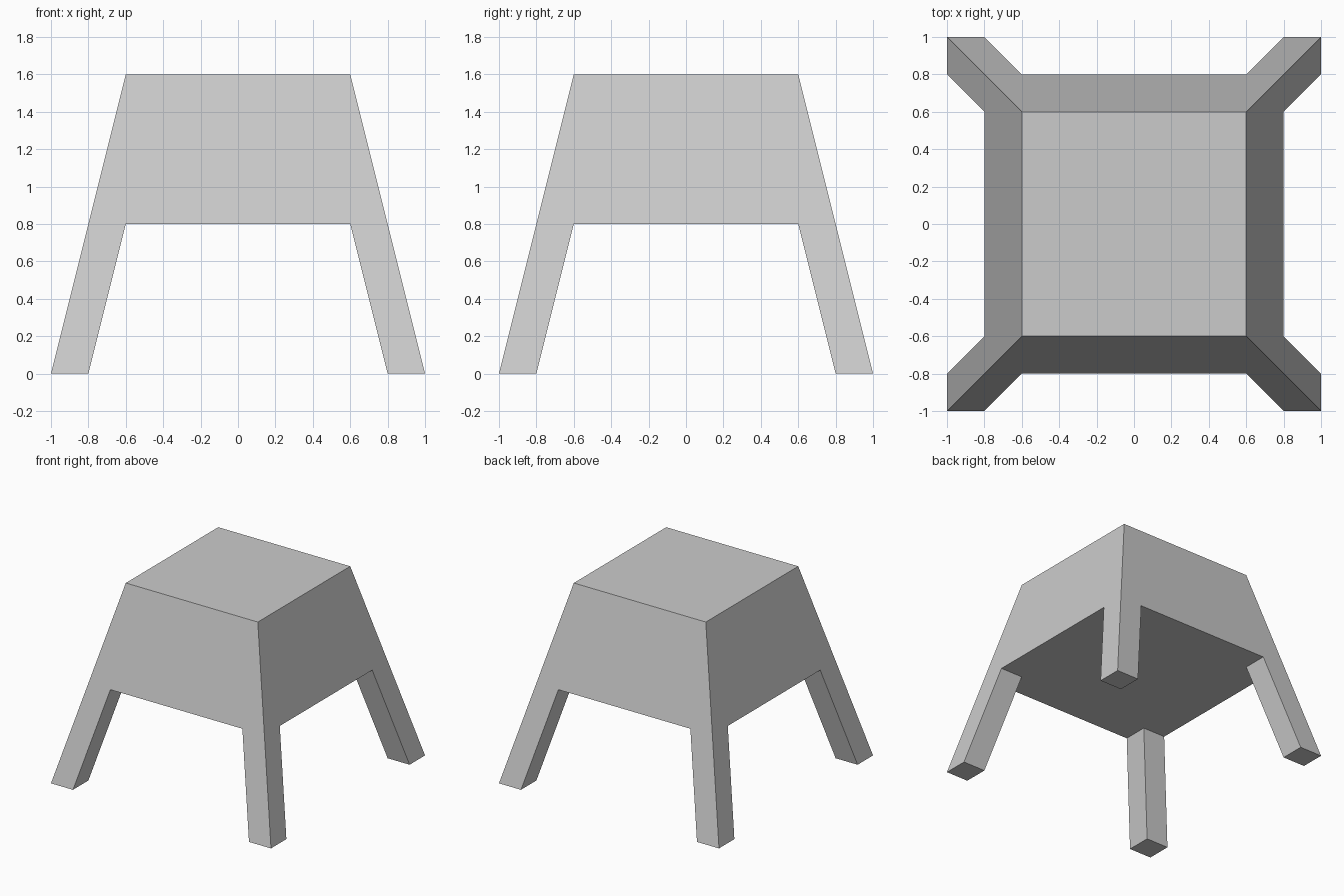
import bpy, bmesh

if "Cube" in bpy.data.objects:
    bpy.data.objects.remove(bpy.data.objects["Cube"])

LEG_H, TOP_Z = 0.8, 1.6
TOP, SPLAY = 0.6, 0.2
LINES = (-0.8, -0.6, 0.6, 0.8)

bm = bmesh.new()

# Underside grid; its four corner cells become the leg roots
grid = [[bm.verts.new((x, y, LEG_H)) for x in LINES] for y in LINES]
for j in range(3):
    for i in range(3):
        ring = [grid[j][i], grid[j][i + 1], grid[j + 1][i + 1], grid[j + 1][i]]
        if i == 1 or j == 1:
            bm.faces.new(ring)
            continue
        # Splayed leg, leaning outwards on both axes
        foot = [bm.verts.new((v.co.x + (i - 1) * SPLAY,
                              v.co.y + (j - 1) * SPLAY, 0)) for v in ring]
        bm.faces.new(foot)
        for k in range(4):
            n = (k + 1) % 4
            bm.faces.new((ring[k], ring[n], foot[n], foot[k]))

# Tapered seat block above the legs
top = [bm.verts.new((x * TOP, y * TOP, TOP_Z))
       for x, y in ((-1, -1), (1, -1), (1, 1), (-1, 1))]
bm.faces.new(top)
sides = (grid[0], [row[3] for row in grid], grid[3][::-1],
         [row[0] for row in grid][::-1])
for k, edge in enumerate(sides):
    bm.faces.new(edge + [top[(k + 1) % 4], top[k]])

# Merge coplanar faces so each side runs from seat to feet
bmesh.ops.recalc_face_normals(bm, faces=bm.faces)
bmesh.ops.dissolve_limit(bm, angle_limit=0.01, verts=bm.verts, edges=bm.edges)
bmesh.ops.recalc_face_normals(bm, faces=bm.faces)

mesh = bpy.data.meshes.new("stool")
bm.to_mesh(mesh)
bm.free()
bpy.context.collection.objects.link(bpy.data.objects.new("stool", mesh))
